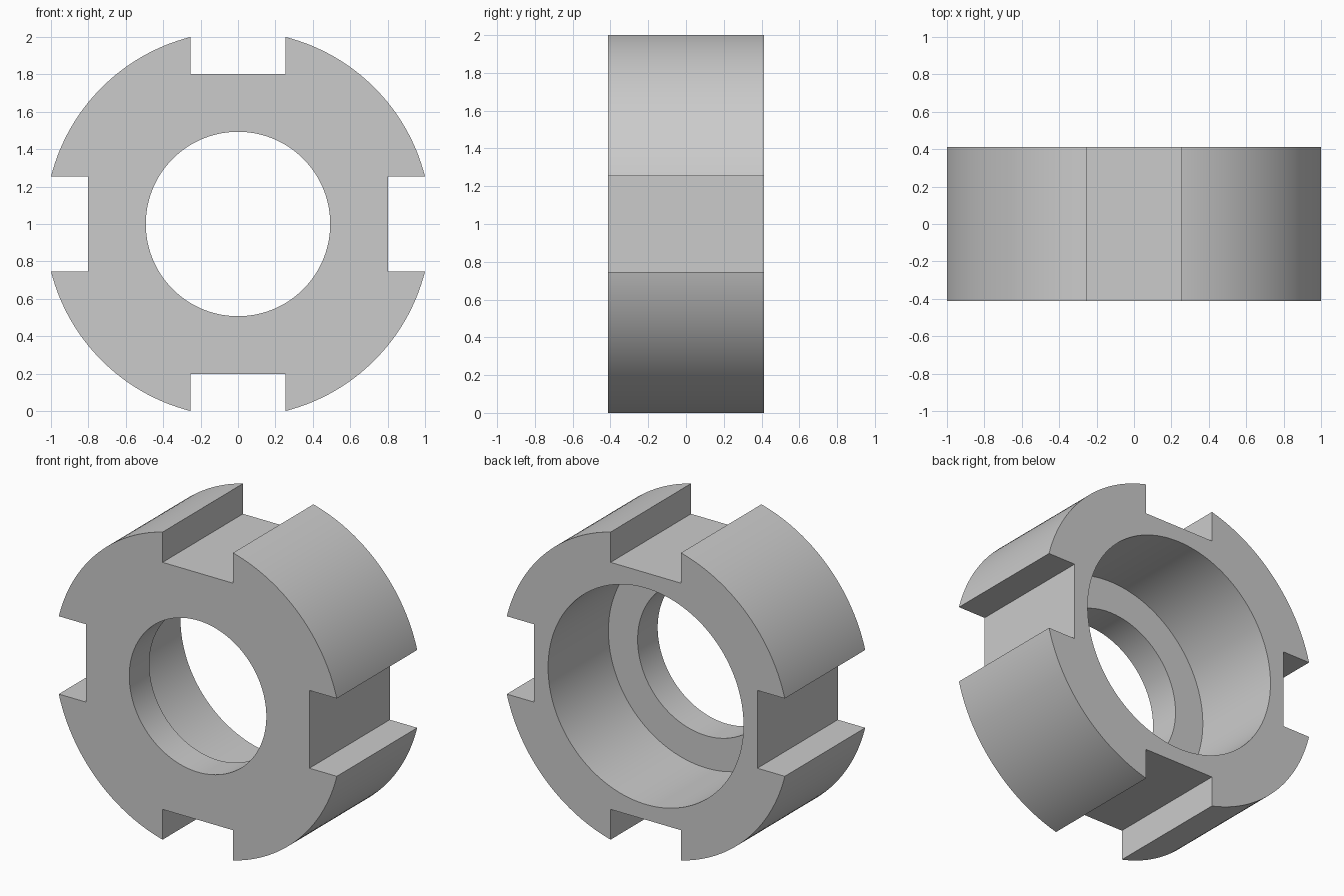
import bpy, bmesh, math
from mathutils import Matrix, Vector

cube = bpy.data.objects.get("Cube")
if cube:
    bpy.data.objects.remove(cube, do_unlink=True)

SEGMENTS = 192
HALF_SLOT = 0.253      # half width of each wrench slot
SLOT_FLOOR = 0.803     # distance of slot floor from the axis
OUTER = math.hypot(1, HALF_SLOT)
HOLE, BORE = 0.493, 0.703
FRONT, BACK, STEP = -0.413, 0.413, -0.207
CENTRE = Vector((0, 0, 1))

# Plain grey metal
metal = bpy.data.materials.new("grey_metal")
grey = (0.6, 0.6, 0.6, 1)
metal.diffuse_color = grey
metal.use_nodes = True
metal.node_tree.nodes["Principled BSDF"].inputs["Base Color"].default_value = grey


def make_object(name, bm):
    bmesh.ops.recalc_face_normals(bm, faces=bm.faces)
    mesh = bpy.data.meshes.new(name)
    bm.to_mesh(mesh)
    bm.free()
    obj = bpy.data.objects.new(name, mesh)
    bpy.context.collection.objects.link(obj)
    return obj


# Ring body: stepped section turned about the y axis
bm = bmesh.new()
section = [(OUTER, FRONT), (OUTER, BACK), (BORE, BACK),
           (BORE, STEP), (HOLE, STEP), (HOLE, FRONT)]
verts = [bm.verts.new((r, y, 1)) for r, y in section]
edges = [bm.edges.new((verts[i - 1], verts[i])) for i in range(len(verts))]
bmesh.ops.spin(bm, geom=verts + edges, cent=CENTRE, axis=(0, 1, 0),
               angle=math.tau, steps=SEGMENTS, use_merge=True)
bmesh.ops.remove_doubles(bm, verts=bm.verts, dist=1e-5)
ring = make_object("slotted_ring_nut", bm)
ring.data.materials.append(metal)

# Four slot cutters spaced evenly round the rim
bm = bmesh.new()
height = 0.5
for i in range(4):
    place = (Matrix.Translation(CENTRE)
             @ Matrix.Rotation(i * math.pi / 2, 4, 'Y')
             @ Matrix.Translation((0, 0, SLOT_FLOOR + height / 2))
             @ Matrix.Diagonal((2 * HALF_SLOT, 2, height, 1)))
    bmesh.ops.create_cube(bm, size=1, matrix=place)
cutter = make_object("slot_cutter", bm)
cutter.hide_render = True

# Cut the slots, then discard the cutter
cut = ring.modifiers.new("slots", 'BOOLEAN')
cut.operation = 'DIFFERENCE'
cut.solver = 'EXACT'
cut.object = cutter
bpy.ops.object.select_all(action='DESELECT')
ring.select_set(True)
bpy.context.view_layer.objects.active = ring
bpy.ops.object.modifier_apply(modifier=cut.name)
bpy.data.objects.remove(cutter, do_unlink=True)

# Smooth curved walls, crisp machined edges
bpy.ops.object.shade_smooth_by_angle(angle=math.radians(30))
